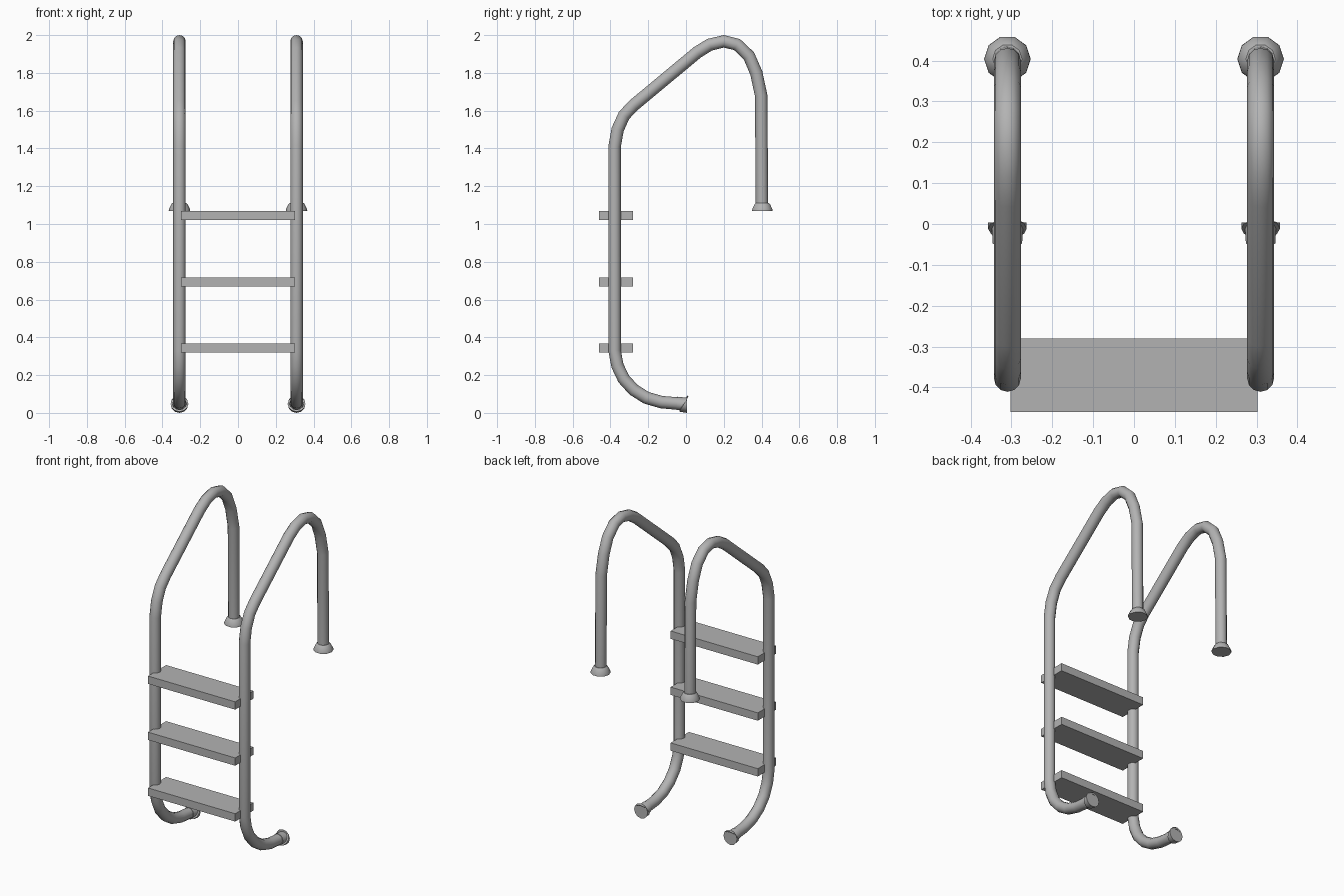
import bpy, bmesh, math
from mathutils import Vector

if "Cube" in bpy.data.objects:
    bpy.data.objects.remove(bpy.data.objects["Cube"])

steel = bpy.data.materials.new("grey_steel")
steel.diffuse_color = (0.45, 0.45, 0.45, 1)
steel.use_nodes = True
steel.node_tree.nodes["Principled BSDF"].inputs["Base Color"].default_value = steel.diffuse_color
RAIL_X = 0.31
R = 0.033


def finish(name, bm):
    bmesh.ops.recalc_face_normals(bm, faces=bm.faces[:])
    me = bpy.data.meshes.new(name)
    bm.to_mesh(me)
    bm.free()
    me.materials.append(steel)
    ob = bpy.data.objects.new(name, me)
    bpy.context.collection.objects.link(ob)
    return ob


def sweep(name, x, path, sides):
    """Round section swept along (y, z, radius) stations, closed at both ends."""
    bm = bmesh.new()
    pts = [Vector((x, y, z)) for y, z, _ in path]
    rings = []
    for i, p in enumerate(pts):
        a = (p - pts[i - 1]).normalized() if i else Vector()
        b = (pts[i + 1] - p).normalized() if i < len(pts) - 1 else Vector()
        t = (a + b).normalized()
        side = Vector((1, 0, 0))
        up = side.cross(t)
        r = path[i][2]
        rings.append([bm.verts.new(p + r * (math.cos(w) * side + math.sin(w) * up))
                      for w in (2 * math.pi * k / sides for k in range(sides))])
    for r0, r1 in zip(rings, rings[1:]):
        for k in range(sides):
            n = (k + 1) % sides
            bm.faces.new((r0[k], r0[n], r1[n], r1[k]))
    bm.faces.new(rings[0])
    bm.faces.new(rings[-1])
    ob = finish(name, bm)
    bpy.context.view_layer.objects.active = ob
    ob.select_set(True)
    bpy.ops.object.shade_smooth_by_angle(angle=math.radians(40))
    ob.select_set(False)


# Rail centre line, from the lower foot over the handhold to the deck
rail = [(-0.02, 0.050), (-0.05, 0.050), (-0.13, 0.057), (-0.21, 0.080),
        (-0.277, 0.122), (-0.33, 0.180), (-0.363, 0.25), (-0.378, 0.33),
        (-0.378, 1.41), (-0.362, 1.50), (-0.328, 1.575), (-0.278, 1.628),
        (0.06, 1.909), (0.125, 1.949), (0.20, 1.967), (0.27, 1.950),
        (0.333, 1.89), (0.372, 1.80), (0.398, 1.68), (0.402, 1.09)]

for label, s in (("left", -1), ("right", 1)):
    x = s * RAIL_X
    sweep(label + "_rail", x, [(y, z, R) for y, z in rail], 12)
    # Wall bumper on the lower end: collar and disc
    sweep(label + "_bumper", x, [(-0.048, 0.050, 0.036), (-0.012, 0.048, 0.038),
                                 (-0.0115, 0.047, 0.047), (0.004, 0.047, 0.047)], 12)
    # Deck flange under the handhold
    sweep(label + "_deck_flange", x, [(0.404, 1.068, 0.057), (0.404, 1.078, 0.056),
                                      (0.404, 1.105, 0.043), (0.404, 1.112, 0.036)], 10)

# Treads
for i, z in enumerate((0.343, 0.693, 1.045)):
    bm = bmesh.new()
    bmesh.ops.create_cube(bm, size=1)
    for v in bm.verts:
        v.co = Vector((v.co.x * 0.605, v.co.y * 0.18 - 0.37, v.co.z * 0.049 + z))
    finish("tread_%d" % (i + 1), bm)
